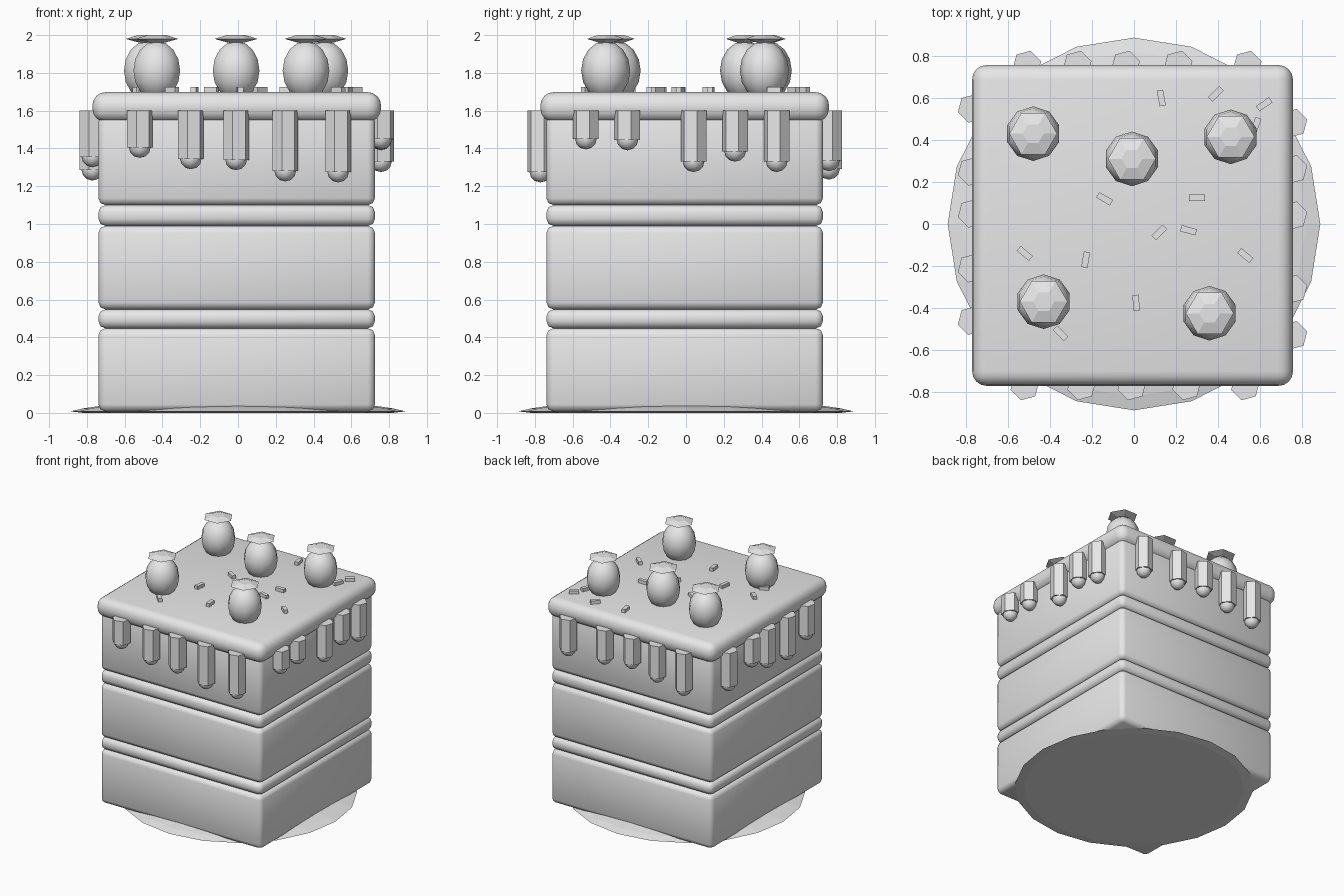
import bpy, bmesh, math
from mathutils import Matrix, Vector

cube = bpy.data.objects.get("Cube")
if cube:
    bpy.data.objects.remove(cube)

grey = bpy.data.materials.new("plain grey")
grey.use_nodes = True
grey.diffuse_color = (0.8, 0.8, 0.8, 1)
grey.node_tree.nodes["Principled BSDF"].inputs["Base Color"].default_value = (0.8, 0.8, 0.8, 1)

CENTRE = -0.007   # cake block sits a hair off the plate centre


def finish(name, bm, smooth=True):
    mesh = bpy.data.meshes.new(name)
    bmesh.ops.recalc_face_normals(bm, faces=bm.faces)
    for face in bm.faces:
        face.smooth = smooth
    bm.to_mesh(mesh)
    bm.free()
    mesh.materials.append(grey)
    obj = bpy.data.objects.new(name, mesh)
    bpy.context.collection.objects.link(obj)
    return obj


def rings(bm, profile, sides, centre=(0, 0), spin=0.0):
    """Stack closed rings from (radius, z) pairs, capped at both ends."""
    loops = []
    for radius, z in profile:
        loops.append([bm.verts.new((centre[0] + radius * math.cos(spin + math.tau * i / sides),
                                    centre[1] + radius * math.sin(spin + math.tau * i / sides), z))
                      for i in range(sides)])
    for low, high in zip(loops, loops[1:]):
        for i in range(sides):
            j = (i + 1) % sides
            bm.faces.new((low[i], low[j], high[j], high[i]))
    bm.faces.new(loops[0][::-1])
    bm.faces.new(loops[-1])


def slab(name, half, bottom, top, bevel, segments):
    bm = bmesh.new()
    size = Matrix.Diagonal((2 * half, 2 * half, top - bottom, 1))
    place = Matrix.Translation((CENTRE, CENTRE, (top + bottom) / 2))
    bmesh.ops.create_cube(bm, size=1, matrix=place @ size)
    bmesh.ops.bevel(bm, geom=bm.edges[:], offset=bevel, segments=segments,
                    profile=0.5, affect='EDGES')
    return finish(name, bm)


# Plate: thin shallow dome
bm = bmesh.new()
rings(bm, [(0.82, 0), (0.887, 0.008), (0.82, 0.024), (0.72, 0.038), (0.5, 0.045)], 20)
finish("plate", bm, smooth=False)

# Sponge layers, cream fillings and icing
slab("sponge_bottom", 0.732, 0.008, 0.448, 0.037, 2)
slab("cream_lower", 0.732, 0.448, 0.548, 0.037, 2)
slab("sponge_middle", 0.732, 0.548, 0.99, 0.037, 2)
slab("cream_upper", 0.732, 0.99, 1.1, 0.037, 2)
slab("sponge_top", 0.732, 1.1, 1.58, 0.037, 2)
slab("icing", 0.764, 1.54, 1.698, 0.07, 4)

# Icing drips: (position along the side, height of the tip)
drips = {
    "front": [(-0.52, 1.35), (-0.25, 1.29), (-0.01, 1.285), (0.25, 1.225), (0.53, 1.22)],
    "back": [(-0.51, 1.235), (-0.27, 1.28), (-0.04, 1.33), (0.21, 1.3), (0.54, 1.28)],
    "left": [(-0.53, 1.395), (-0.31, 1.39), (0.04, 1.275), (0.26, 1.33), (0.48, 1.275)],
    "right": [(-0.46, 1.3), (-0.21, 1.23), (0.05, 1.265), (0.25, 1.345), (0.55, 1.265)],
}
EDGE = 0.764
for side, items in drips.items():
    prisms, tips = bmesh.new(), bmesh.new()
    for along, tip in items:
        x, y = {"front": (along, CENTRE - EDGE), "back": (along, CENTRE + EDGE),
                "left": (CENTRE + EDGE, along), "right": (CENTRE - EDGE, along)}[side]
        rings(prisms, [(0.07, tip + 0.055), (0.07, 1.6)], 6, (x, y), math.radians(15))
        bmesh.ops.create_uvsphere(tips, u_segments=8, v_segments=6, radius=0.058,
                                  matrix=Matrix.Translation((x, y, tip + 0.058)))
    finish("drips_" + side, prisms, smooth=False)
    finish("drip_tips_" + side, tips)

# Berries, each with a six-sided leaf cap
berries = [(-0.48, 0.43), (-0.01, 0.31), (0.46, 0.415), (-0.43, -0.37), (0.36, -0.425)]
for number, (x, y) in enumerate(berries, 1):
    bm = bmesh.new()
    place = Matrix.Translation((x, y, 1.812)) @ Matrix.Diagonal((0.13, 0.13, 0.157, 1))
    bmesh.ops.create_uvsphere(bm, u_segments=10, v_segments=8, radius=1, matrix=place)
    finish(f"berry_{number}", bm)
    bm = bmesh.new()
    rings(bm, [(0.05, 1.962), (0.114, 1.98), (0.05, 2.0)], 6, (x, y))
    finish(f"berry_leaf_{number}", bm, smooth=False)

# Sprinkles: (x, y, turn in degrees)
sprinkles = [(0.13, 0.6, -80), (0.39, 0.62, 45), (0.62, 0.57, 35), (0.58, 0.47, 70),
             (-0.14, 0.12, -30), (0.3, 0.125, 0), (0.12, -0.04, 45), (0.26, -0.03, -15),
             (-0.52, -0.14, -40), (-0.23, -0.17, 80), (0.53, -0.15, -40),
             (0.01, -0.375, -85), (-0.35, -0.52, -45), (-0.5, -0.3, 30)]
bm = bmesh.new()
for x, y, turn in sprinkles:
    place = Matrix.Translation(Vector((x, y, 1.71))) @ Matrix.Rotation(math.radians(turn), 4, 'Z')
    bmesh.ops.create_cube(bm, size=1, matrix=place @ Matrix.Diagonal((0.075, 0.03, 0.03, 1)))
finish("sprinkles", bm, smooth=False)
